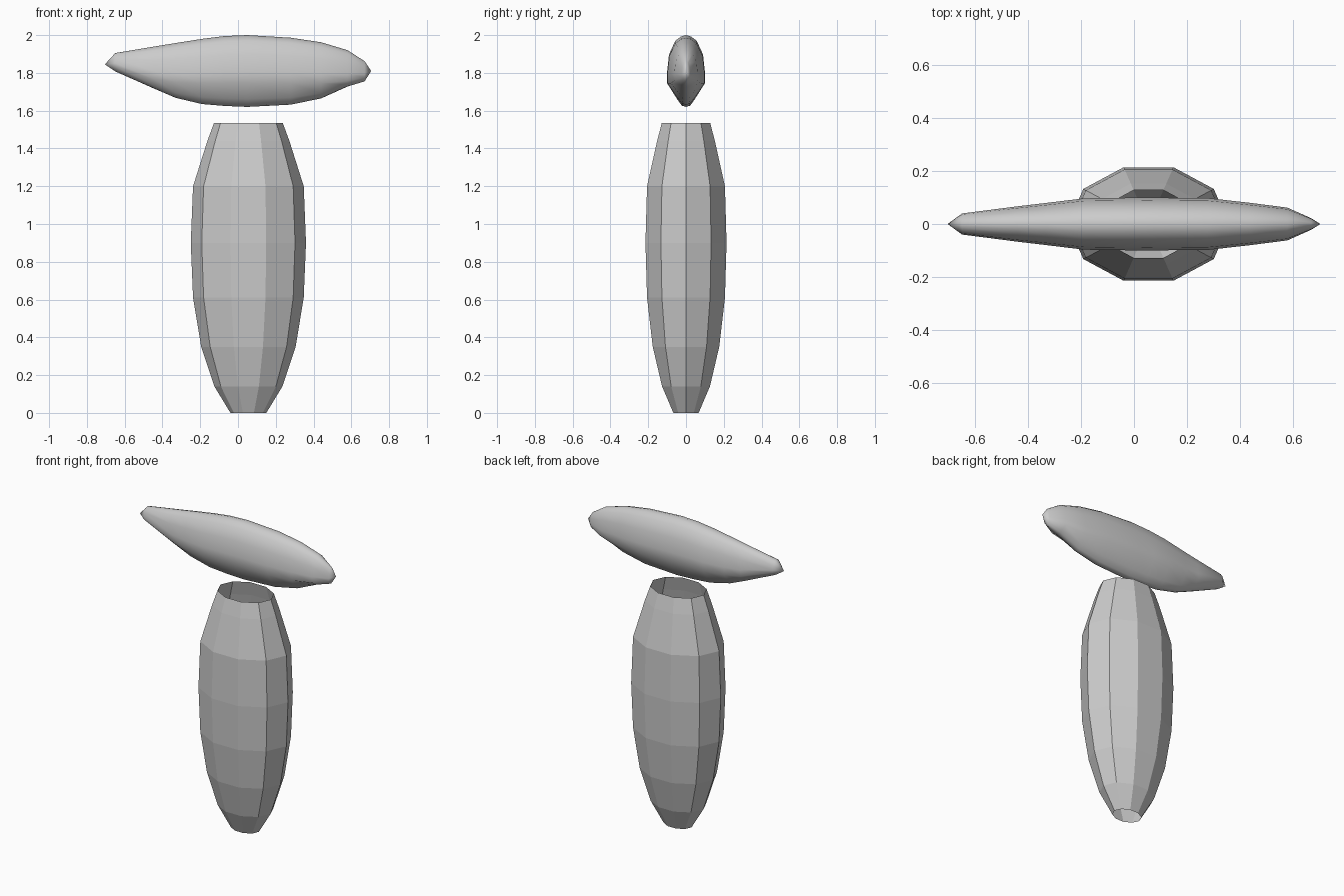
import bpy, math

if "Cube" in bpy.data.objects:
    bpy.data.objects.remove(bpy.data.objects["Cube"])


def make_object(name, rings, tips=None, smooth=False):
    """Skin a list of equal closed rings; optional tip points close the ends."""
    n = len(rings[0])
    verts = [p for r in rings for p in r]
    faces = []
    for i in range(len(rings) - 1):
        for j in range(n):
            k = (j + 1) % n
            faces.append((i * n + j, i * n + k, (i + 1) * n + k, (i + 1) * n + j))
    if tips:
        first, last = len(verts), len(verts) + 1
        base = (len(rings) - 1) * n
        verts += tips
        for j in range(n):
            k = (j + 1) % n
            faces.append((first, k, j))
            faces.append((last, base + j, base + k))
    mesh = bpy.data.meshes.new(name)
    mesh.from_pydata(verts, [], faces)
    obj = bpy.data.objects.new(name, mesh)
    bpy.context.collection.objects.link(obj)
    bpy.context.view_layer.objects.active = obj
    obj.select_set(True)
    # consistent outward normals
    bpy.ops.object.mode_set(mode='EDIT')
    bpy.ops.mesh.select_all(action='SELECT')
    bpy.ops.mesh.normals_make_consistent(inside=False)
    bpy.ops.object.mode_set(mode='OBJECT')
    if smooth:
        bpy.ops.object.shade_smooth_by_angle(angle=math.radians(50))
    obj.select_set(False)
    return obj


# Body: open ten-sided oval tube, (height, half width)
body_profile = [(0, 0.095), (0.14, 0.18), (0.35, 0.25), (0.61, 0.293),
                (0.9, 0.305), (1.2, 0.293), (1.44, 0.217), (1.535, 0.182)]
body_rings = []
for z, r in body_profile:
    angles = [math.tau * i / 10 for i in range(10)]
    body_rings.append([(0.055 + r * math.cos(a), 0.74 * r * math.sin(a), z)
                       for a in angles])
make_object("body", body_rings)

# Head: slim smooth loft, (x, half depth, bottom, widest height, top)
stations = [(-0.65, 0.04, 1.808, 1.835, 1.905),
            (-0.44, 0.067, 1.715, 1.765, 1.94),
            (-0.33, 0.080, 1.668, 1.75, 1.958),
            (-0.19, 0.097, 1.635, 1.745, 1.98),
            (-0.07, 0.099, 1.625, 1.745, 1.995),
            (0.05, 0.10, 1.62, 1.745, 2.0),
            (0.28, 0.098, 1.632, 1.745, 1.986),
            (0.44, 0.080, 1.665, 1.745, 1.962),
            (0.58, 0.062, 1.728, 1.758, 1.92),
            (0.67, 0.022, 1.755, 1.775, 1.862)]
upper = [(1, 0), (1, 0.24), (0.9, 0.6), (0.57, 0.88), (0.27, 0.97)]
lower = [(0.22, 0.95), (0.47, 0.67)]
head_rings = []
for x, w, bottom, mid, top in stations:
    side = [(w * a, mid + (top - mid) * t) for a, t in upper]
    under = [(w * a, mid - (mid - bottom) * t) for a, t in lower]
    half = under + side
    ring = [(x, 0, bottom)] + [(x, y, z) for y, z in half] + [(x, 0, top)]
    ring += [(x, -y, z) for y, z in reversed(half)]
    head_rings.append(ring)
make_object("head", head_rings, [(-0.705, 0, 1.845), (0.705, 0, 1.81)], smooth=True)
